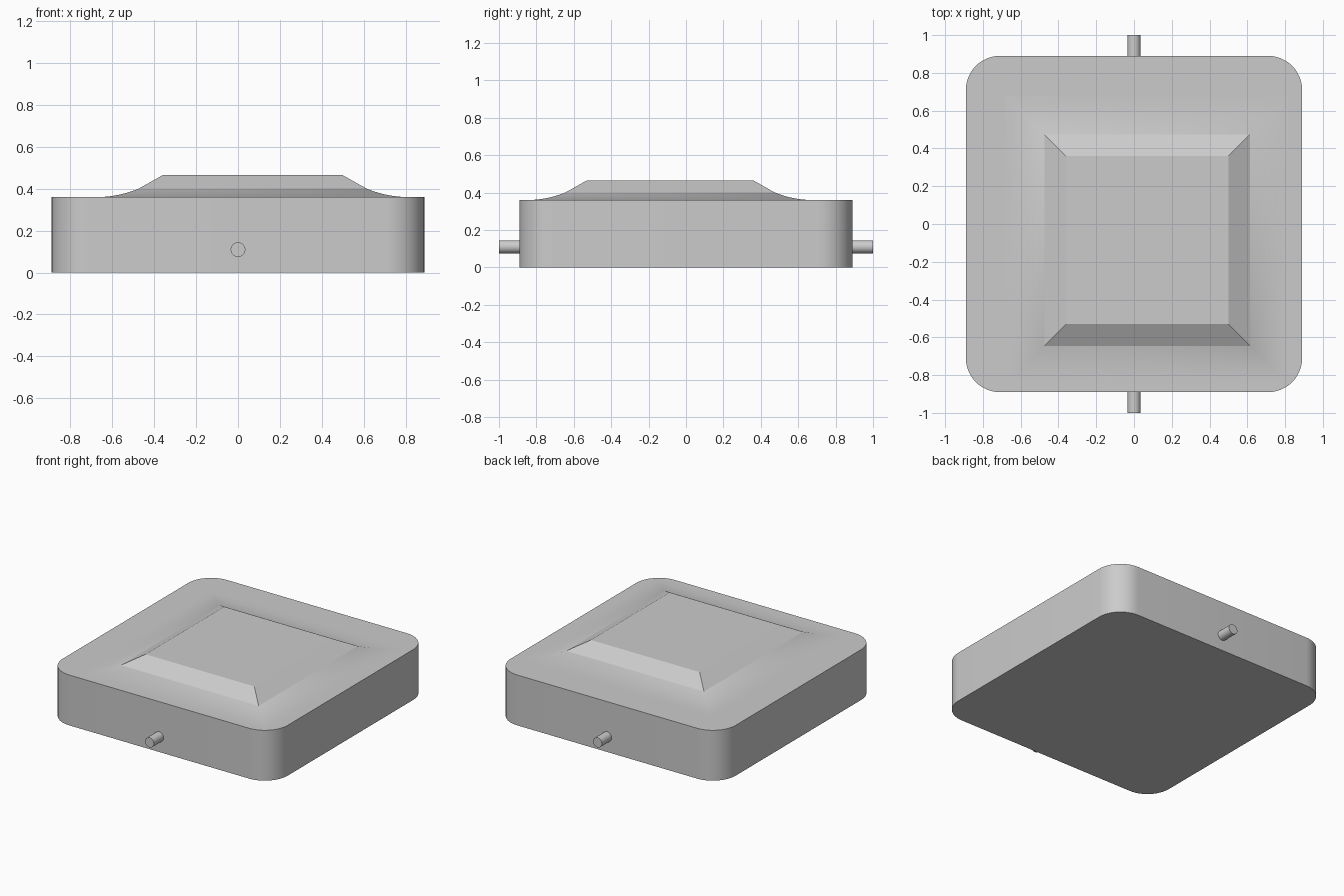
import bpy
import bmesh
import math
from mathutils import Matrix

cube = bpy.data.objects.get("Cube")
if cube:
    bpy.data.objects.remove(cube, do_unlink=True)

grey = bpy.data.materials.new("plain_grey")
grey.use_nodes = True
colour = (0.6, 0.6, 0.6, 1)
grey.diffuse_color = colour
grey.node_tree.nodes["Principled BSDF"].inputs["Base Color"].default_value = colour


def finish(name, bm):
    bmesh.ops.recalc_face_normals(bm, faces=bm.faces)
    mesh = bpy.data.meshes.new(name)
    bm.to_mesh(mesh)
    bm.free()
    mesh.materials.append(grey)
    obj = bpy.data.objects.new(name, mesh)
    bpy.context.collection.objects.link(obj)
    return obj


def smooth(obj):
    bpy.ops.object.select_all(action="DESELECT")
    obj.select_set(True)
    bpy.context.view_layer.objects.active = obj
    bpy.ops.object.shade_smooth_by_angle(angle=math.radians(35))


# Rounded square block
HALF, HEIGHT, RADIUS, STEPS = 0.89, 0.36, 0.18, 12
bm = bmesh.new()
outline = []
for corner in range(4):
    mid = math.radians(45 + 90 * corner)
    cx = math.copysign(HALF - RADIUS, math.cos(mid))
    cy = math.copysign(HALF - RADIUS, math.sin(mid))
    for i in range(STEPS + 1):
        a = math.radians(90 * (corner + i / STEPS))
        outline.append(bm.verts.new((cx + RADIUS * math.cos(a), cy + RADIUS * math.sin(a), 0)))
base = bm.faces.new(outline)
top = bmesh.ops.extrude_face_region(bm, geom=[base], use_keep_orig=True)
bmesh.ops.translate(bm, vec=(0, 0, HEIGHT), verts=[v for v in top["geom"] if isinstance(v, bmesh.types.BMVert)])
smooth(finish("block", bm))

# Off-centre raised pad with concave flared sides
X0, X1, Y0, Y1 = -0.36, 0.50, -0.53, 0.36
RISE, SPREAD, BEVEL, RINGS = 0.105, 0.32, 0.115, 7
arc = (SPREAD ** 2 + RISE ** 2) / (2 * RISE)
offsets = [0] + [BEVEL + (SPREAD - BEVEL) * i / RINGS for i in range(RINGS + 1)]
bm = bmesh.new()
rings = []
for d in offsets:
    z = HEIGHT + arc - math.sqrt(arc ** 2 - (SPREAD - d) ** 2)
    rings.append([bm.verts.new((x, y, z)) for x, y in (
        (X0 - d, Y0 - d), (X1 + d, Y0 - d), (X1 + d, Y1 + d), (X0 - d, Y1 + d))])
bm.faces.new(rings[0])
for level, (inner, outer) in enumerate(zip(rings, rings[1:])):
    for i in range(4):
        j = (i + 1) % 4
        face = bm.faces.new((inner[i], outer[i], outer[j], inner[j]))
        face.smooth = level > 0
finish("raised_pad", bm)

# Pins through the front and back walls
for name, side in (("front_pin", -1), ("back_pin", 1)):
    bm = bmesh.new()
    place = Matrix.Translation((0, side * 0.935, 0.11)) @ Matrix.Rotation(math.pi / 2, 4, "X")
    bmesh.ops.create_cone(bm, cap_ends=True, segments=32, radius1=0.035, radius2=0.035,
                          depth=0.13, matrix=place)
    smooth(finish(name, bm))
